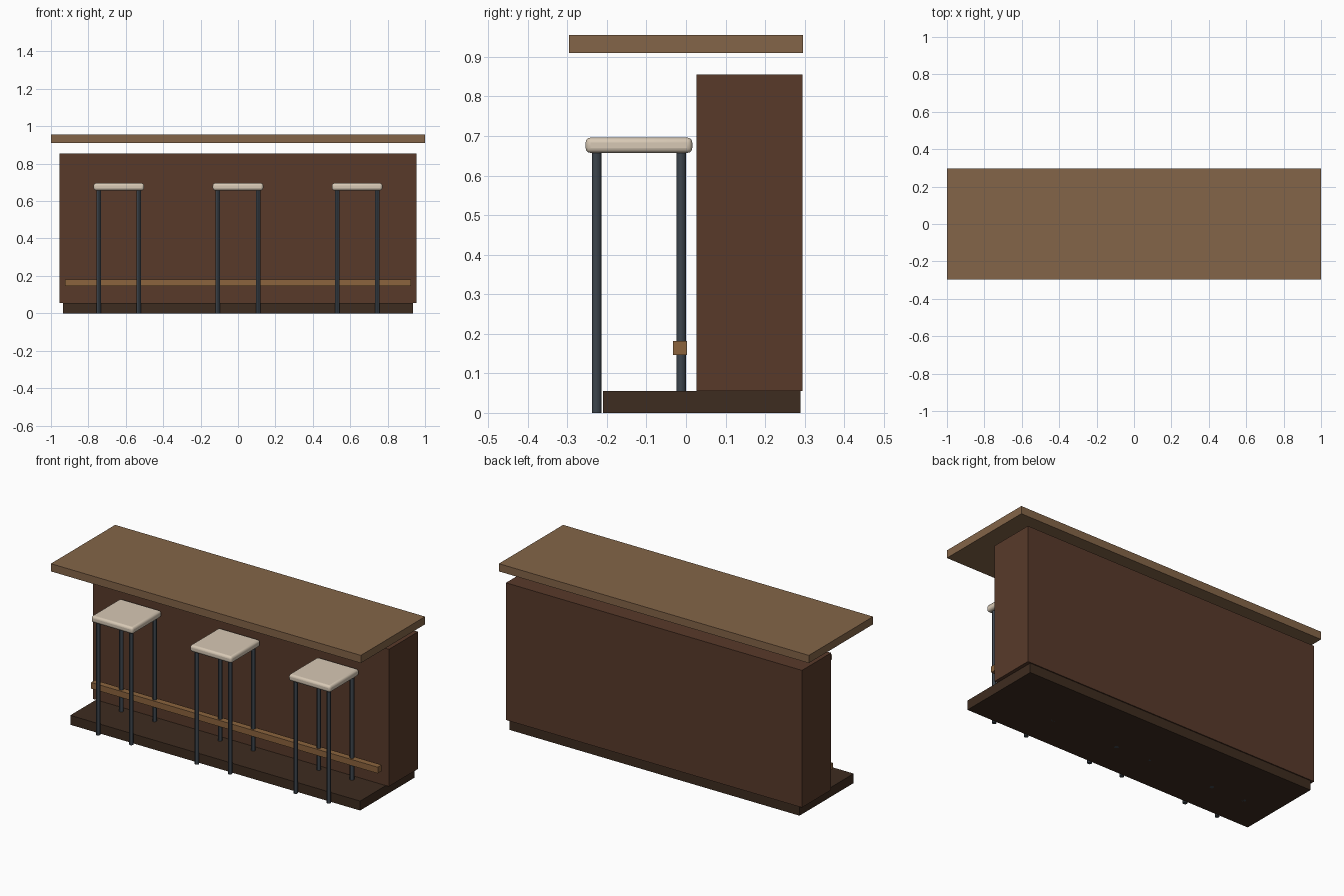
import bpy

if "Cube" in bpy.data.objects:
    bpy.data.objects.remove(bpy.data.objects["Cube"])


def material(name, rgb):
    mat = bpy.data.materials.new(name)
    mat.diffuse_color = (*rgb, 1)
    mat.use_nodes = True
    mat.node_tree.nodes["Principled BSDF"].inputs["Base Color"].default_value = mat.diffuse_color
    return mat


OAK = material("light_wood", (0.23, 0.13, 0.065))
WALNUT = material("dark_wood", (0.098, 0.042, 0.023))
PLINTH = material("plinth_wood", (0.048, 0.025, 0.014))
RAIL = material("rail_wood", (0.26, 0.127, 0.048))
CREAM = material("cream_cushion", (0.68, 0.58, 0.46))
STEEL = material("dark_steel", (0.048, 0.061, 0.076))


def box(name, x, y, z, mat, bevel=0):
    """Box from (min, max) ranges, optionally with rounded edges."""
    ranges = (x, y, z)
    bpy.ops.mesh.primitive_cube_add(size=1, location=[(a + b) / 2 for a, b in ranges])
    ob = bpy.context.object
    ob.name = name
    ob.scale = [b - a for a, b in ranges]
    bpy.ops.object.transform_apply(location=False, rotation=False, scale=True)
    ob.data.materials.append(mat)
    if bevel:
        mod = ob.modifiers.new("rounded_edges", 'BEVEL')
        mod.width = bevel
        mod.segments = 3
        bpy.ops.object.shade_smooth_by_angle()
    return ob


def leg(name, x, y, top):
    bpy.ops.mesh.primitive_cylinder_add(vertices=12, radius=0.012, depth=top,
                                        location=(x, y, top / 2))
    ob = bpy.context.object
    ob.name = name
    ob.data.materials.append(STEEL)
    bpy.ops.object.shade_smooth_by_angle()


# Counter: plinth, cabinet, floating top and foot rail
box("plinth", (-0.935, 0.935), (-0.21, 0.289), (0, 0.055), PLINTH)
box("cabinet", (-0.955, 0.955), (0.027, 0.295), (0.055, 0.855), WALNUT)
box("counter_top", (-1, 1), (-0.296, 0.296), (0.91, 0.955), OAK)
box("foot_rail", (-0.925, 0.925), (-0.033, 0.003), (0.146, 0.182), RAIL)

# Three stools, each a padded seat on four legs
SEAT_Y = -0.119
for i, cx in enumerate((-0.637, 0, 0.637), 1):
    box(f"stool_{i}_seat", (cx - 0.135, cx + 0.135), (SEAT_Y - 0.135, SEAT_Y + 0.135),
        (0.657, 0.696), CREAM, bevel=0.013)
    for side, sx in (("left", -1), ("right", 1)):
        for end, sy in (("front", -1), ("back", 1)):
            leg(f"stool_{i}_{end}_{side}_leg", cx + sx * 0.107, SEAT_Y + sy * 0.107, 0.66)
